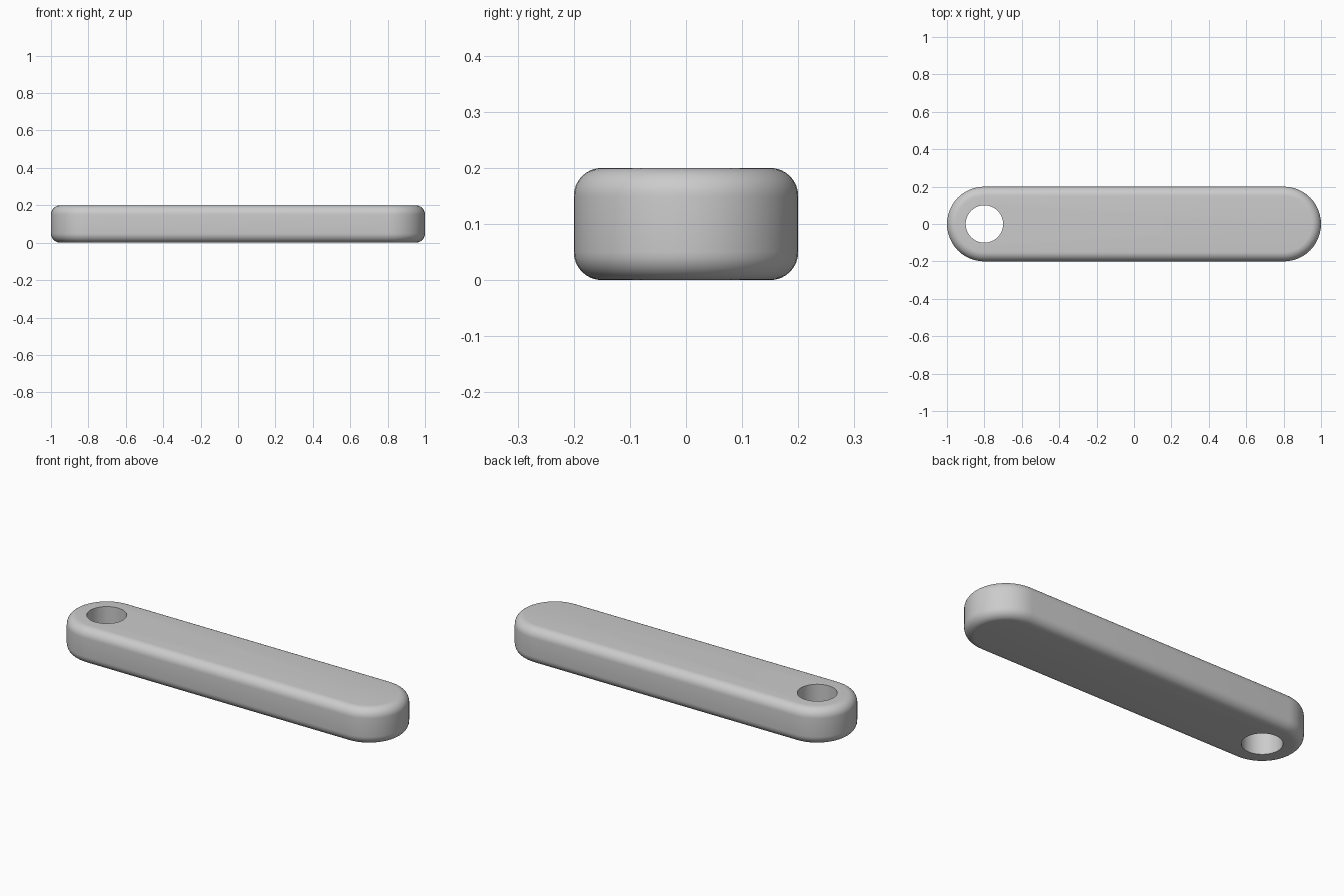
import bpy, bmesh
from math import sin, cos, pi, radians

if "Cube" in bpy.data.objects:
    bpy.data.objects.remove(bpy.data.objects["Cube"])

HALF_SPAN, END_R, HEIGHT, FILLET = 0.8, 0.2, 0.2, 0.05
ARC, STEPS = 24, 8


def stadium(bm, r, z):
    """One outline: two half circles joined by straight sides."""
    ring = []
    for cx, start in ((HALF_SPAN, -pi / 2), (-HALF_SPAN, pi / 2)):
        for i in range(ARC + 1):
            a = start + pi * i / ARC
            ring.append(bm.verts.new((cx + r * cos(a), r * sin(a), z)))
    return ring


# Quarter-round profile at bottom and top edges
angles = [pi / 2 * i / STEPS for i in range(STEPS + 1)]
profile = [(END_R - FILLET + FILLET * sin(a), FILLET - FILLET * cos(a)) for a in angles]
profile += [(r, HEIGHT - z) for r, z in reversed(profile)]

# Rounded bar
bm = bmesh.new()
rings = [stadium(bm, r, z) for r, z in profile]
for low, high in zip(rings, rings[1:]):
    n = len(low)
    for i in range(n):
        j = (i + 1) % n
        bm.faces.new((low[i], low[j], high[j], high[i]))
bm.faces.new(rings[0][::-1])
bm.faces.new(rings[-1])
mesh = bpy.data.meshes.new("rounded_bar")
bm.to_mesh(mesh)
bm.free()
bar = bpy.data.objects.new("rounded_bar", mesh)
bpy.context.collection.objects.link(bar)

# Through hole at the left end
bpy.ops.mesh.primitive_cylinder_add(vertices=48, radius=0.1, depth=0.6,
                                    location=(-HALF_SPAN, 0, HEIGHT / 2))
cutter = bpy.context.object
cutter.name = "hole_cutter"
cutter.hide_render = True
cut = bar.modifiers.new("hole", 'BOOLEAN')
cut.operation = 'DIFFERENCE'
cut.solver = 'EXACT'
cut.object = cutter

bpy.ops.object.select_all(action='DESELECT')
bar.select_set(True)
bpy.context.view_layer.objects.active = bar
bpy.ops.object.modifier_apply(modifier="hole")
bpy.data.objects.remove(cutter)

# Smooth rounding, crisp hole rims
bpy.ops.object.shade_smooth_by_angle(angle=radians(30))
